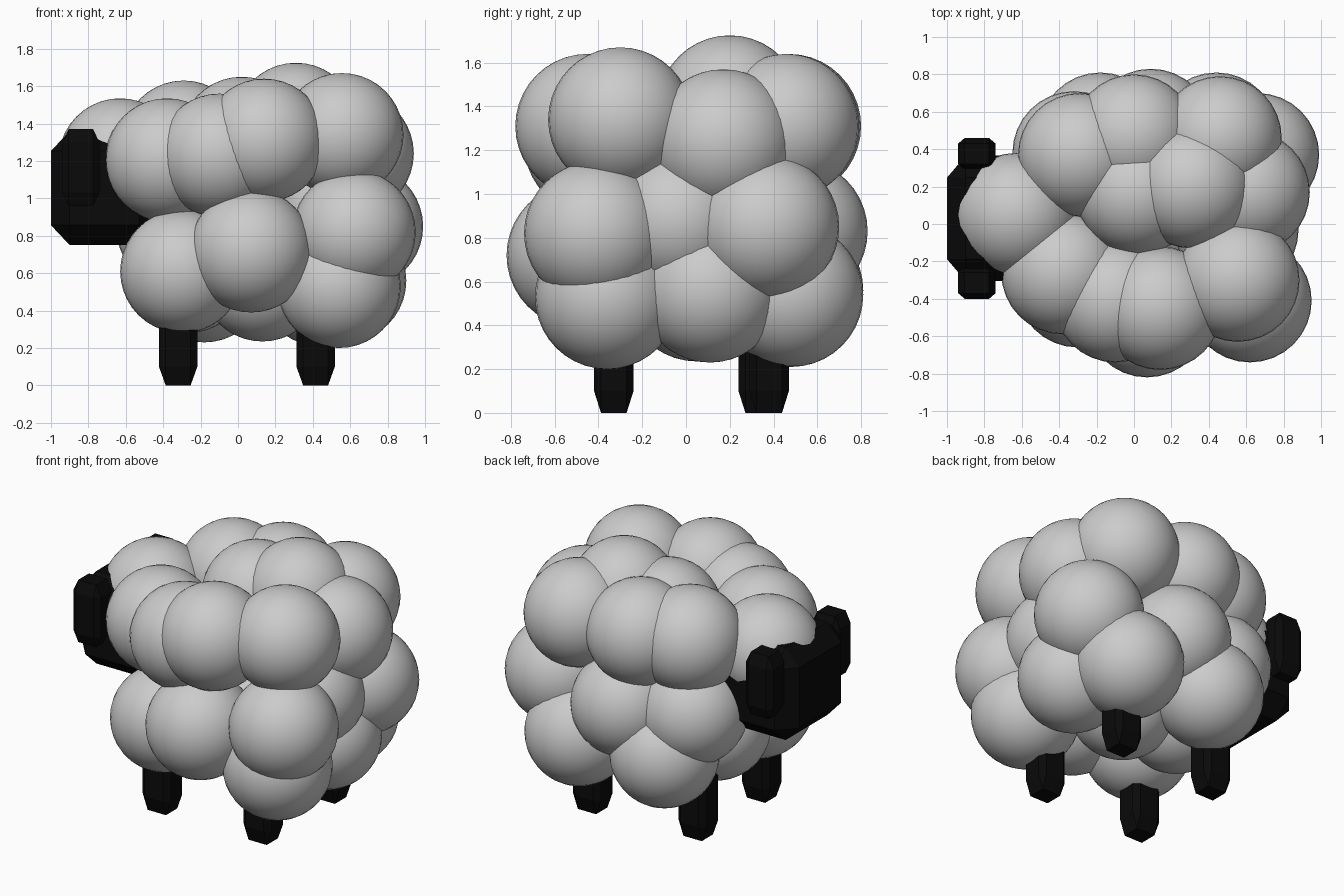
import bpy, bmesh
from mathutils import Matrix, Vector

if "Cube" in bpy.data.objects:
    bpy.data.objects.remove(bpy.data.objects["Cube"])

black = bpy.data.materials.new("black_skin")
black.diffuse_color = (0.003, 0.003, 0.003, 1)
black.use_nodes = True
black.node_tree.nodes["Principled BSDF"].inputs["Base Color"].default_value = black.diffuse_color


def finish(bm, name, mat=None):
    mesh = bpy.data.meshes.new(name)
    bm.to_mesh(mesh)
    bm.free()
    ob = bpy.data.objects.new(name, mesh)
    bpy.context.collection.objects.link(ob)
    if mat:
        mesh.materials.append(mat)
    return ob


def chamfered_block(name, centre, size):
    """Unit cube with a single chamfer, stretched to size."""
    bm = bmesh.new()
    bmesh.ops.create_cube(bm, size=1)
    bmesh.ops.bevel(bm, geom=bm.edges[:], offset=0.175, segments=1,
                    affect='EDGES', profile=0.5)
    bmesh.ops.scale(bm, vec=size, verts=bm.verts)
    bmesh.ops.translate(bm, vec=centre, verts=bm.verts)
    return finish(bm, name, black)


# Fleece: a cluster of equal wool balls
R = 0.33
balls = [
    # front flank
    (-0.30, -0.33, 0.61), (0.07, -0.49, 0.72), (0.62, -0.41, 0.82),
    (0.54, -0.36, 0.53), (0.14, -0.45, 1.31), (0.555, -0.30, 1.34),
    (-0.10, -0.41, 1.23), (-0.38, -0.26, 1.205),
    # crown and back
    (-0.63, 0.05, 1.205), (0.31, 0.20, 1.395), (0.02, 0.165, 1.32),
    (-0.29, 0.37, 1.30), (0.0, 0.47, 1.31), (0.46, 0.46, 1.31),
    # rump
    (0.61, 0.17, 1.24), (0.66, 0.37, 0.85), (0.55, -0.03, 0.88),
    (0.57, 0.11, 0.56),
    # rear flank
    (0.44, 0.48, 0.54), (0.09, 0.50, 0.83), (-0.32, 0.38, 0.84),
    (-0.18, 0.48, 0.56),
    # belly and chest
    (0.13, 0.05, 0.565), (-0.27, 0.07, 0.61),
]
bm = bmesh.new()
for b in balls:
    bmesh.ops.create_uvsphere(bm, u_segments=32, v_segments=20, radius=R,
                              matrix=Matrix.Translation(Vector(b)))
for f in bm.faces:
    f.smooth = True
finish(bm, "wool_fleece")

# Head and ears
chamfered_block("head", (-0.715, 0.03, 1.055), (0.57, 0.67, 0.61))
for side, name in ((1, "rear_ear"), (-1, "front_ear")):
    chamfered_block(name, (-0.84, 0.03 + side * 0.345, 1.165), (0.2, 0.17, 0.41))

# Legs
for name, x, y in (("front_left_leg", -0.32, -0.33), ("front_right_leg", 0.415, -0.33),
                   ("rear_left_leg", -0.32, 0.33), ("rear_right_leg", 0.415, 0.38)):
    chamfered_block(name, (x, y, 0.285), (0.205, 0.18, 0.57))
